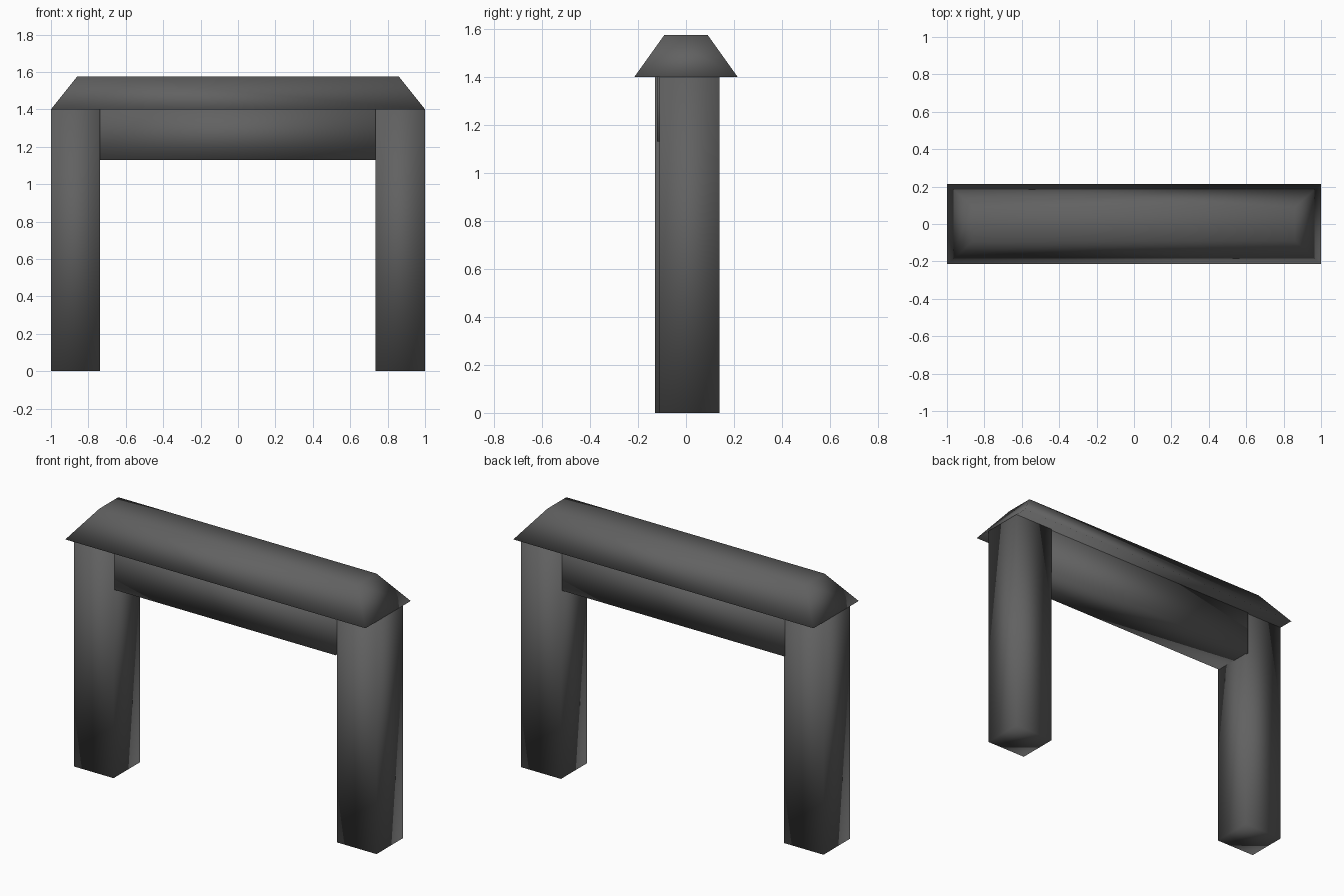
import bpy
import bmesh

cube = bpy.data.objects.get("Cube")
if cube:
    bpy.data.objects.remove(cube, do_unlink=True)

# One dark grey for the whole gate
grey = bpy.data.materials.new("dark_grey")
grey.use_nodes = True
colour = (0.12, 0.12, 0.12, 1.0)
grey.diffuse_color = colour
bsdf = grey.node_tree.nodes["Principled BSDF"]
bsdf.inputs["Base Color"].default_value = colour
bsdf.inputs["Roughness"].default_value = 0.8


def block(name, x, y, z, top_x=None, top_y=None):
    """Box between the given ranges; its top may have a smaller outline."""
    top_x, top_y = top_x or x, top_y or y
    bm = bmesh.new()
    bmesh.ops.create_cube(bm, size=2)
    for v in bm.verts:
        up = v.co.z > 0
        xs, ys = (top_x, top_y) if up else (x, y)
        v.co = (xs[v.co.x > 0], ys[v.co.y > 0], z[up])
    bmesh.ops.recalc_face_normals(bm, faces=bm.faces)
    mesh = bpy.data.meshes.new(name)
    bm.to_mesh(mesh)
    bm.free()
    mesh.materials.append(grey)
    mesh.shade_smooth()  # soft shading runs across the edges
    obj = bpy.data.objects.new(name, mesh)
    bpy.context.collection.objects.link(obj)
    return obj


# Two posts, standing very slightly out of line
block("right_post", (-1.0, -0.738), (-0.13, 0.12), (0, 1.4))
block("left_post", (0.735, 1.0), (-0.11, 0.14), (0, 1.4))

# Beam between the posts
block("cross_beam", (-0.745, 0.735), (-0.12, 0.13), (1.13, 1.4))

# Overhanging roof cap with four sloping sides
block("roof_cap", (-1.0, 1.0), (-0.215, 0.215), (1.4, 1.575),
      top_x=(-0.86, 0.86), top_y=(-0.09, 0.09))
